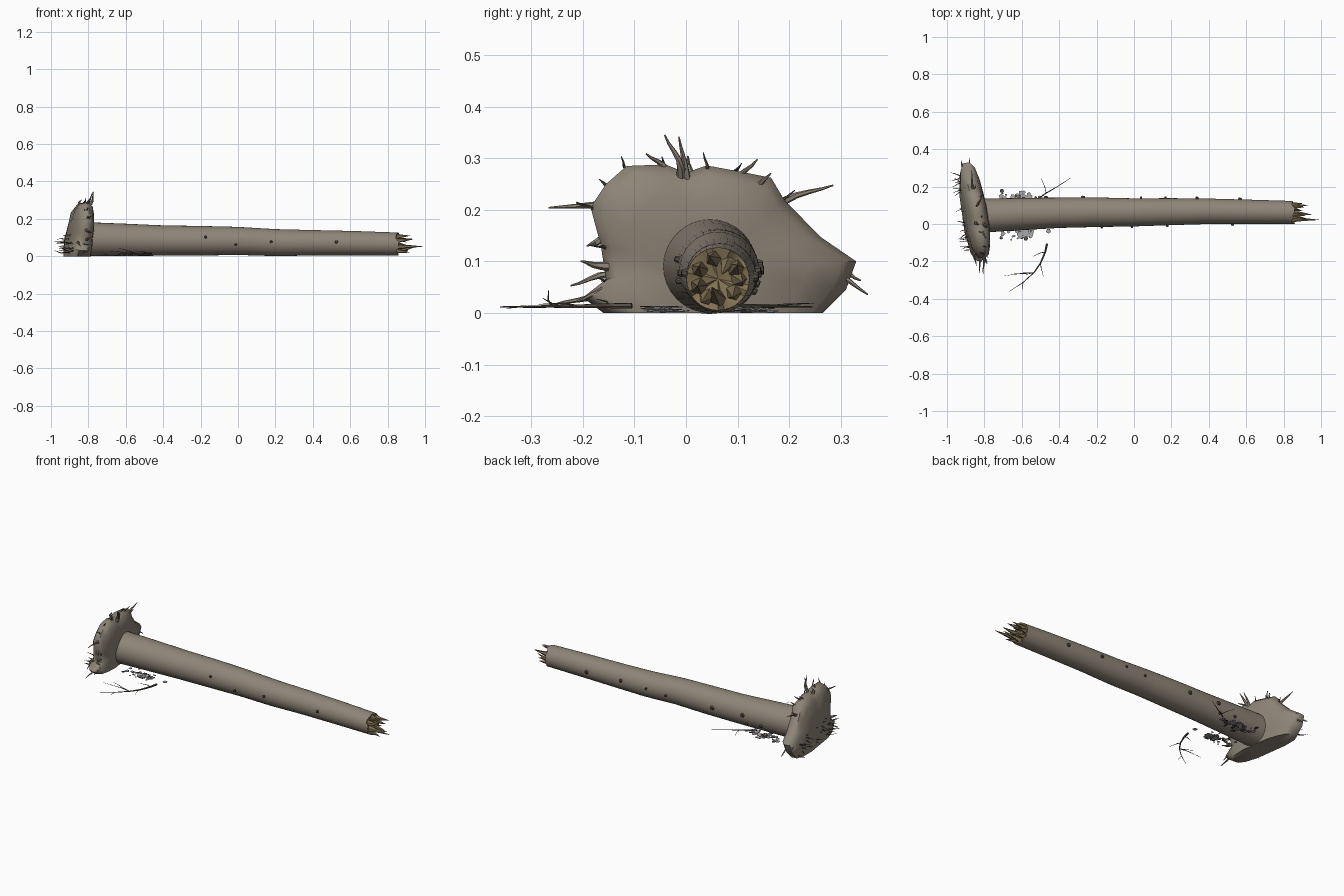
import bpy, bmesh, math, random
from mathutils import Vector

random.seed(4)
cube = bpy.data.objects.get("Cube")
if cube:
    bpy.data.objects.remove(cube, do_unlink=True)


def material(name, rgb):
    m = bpy.data.materials.new(name)
    m.use_nodes = True
    m.diffuse_color = (*rgb, 1)
    m.node_tree.nodes["Principled BSDF"].inputs["Base Color"].default_value = (*rgb, 1)
    return m


BARK = material("weathered bark", (0.27, 0.235, 0.185))
WOOD = material("broken wood", (0.22, 0.165, 0.085))
DARK = material("dark twig", (0.09, 0.078, 0.06))
LITTER = material("pale litter", (0.4, 0.4, 0.42))


def finish(name, bm, mats, angle=40):
    bmesh.ops.recalc_face_normals(bm, faces=bm.faces)
    mesh = bpy.data.meshes.new(name)
    bm.to_mesh(mesh)
    bm.free()
    obj = bpy.data.objects.new(name, mesh)
    bpy.context.collection.objects.link(obj)
    for m in mats:
        mesh.materials.append(m)
    bpy.ops.object.select_all(action='DESELECT')
    obj.select_set(True)
    bpy.context.view_layer.objects.active = obj
    bpy.ops.object.shade_smooth_by_angle(angle=math.radians(angle))
    return obj


def loft(bm, rings):
    """Join rings of points into a skin and return the vertex rings."""
    loops = [[bm.verts.new(p) for p in ring] for ring in rings]
    for a, b in zip(loops, loops[1:]):
        for i in range(len(a)):
            j = (i + 1) % len(a)
            bm.faces.new((a[i], a[j], b[j], b[i]))
    return loops


def fan(bm, loop, centre, slot=0):
    c = bm.verts.new(centre)
    for i in range(len(loop)):
        f = bm.faces.new((loop[i], loop[(i + 1) % len(loop)], c))
        f.material_index = slot


def tube(bm, points, r0, r1, sides=6):
    """Tapered tube along a path."""
    pts = [Vector(p) for p in points]
    rings = []
    for i, p in enumerate(pts):
        d = (pts[min(i + 1, len(pts) - 1)] - pts[max(i - 1, 0)]).normalized()
        u = d.cross(Vector((0.3, 0.5, 0.8))).normalized()
        v = d.cross(u)
        r = r0 + (r1 - r0) * i / (len(pts) - 1)
        rings.append([p + r * (math.cos(a) * u + math.sin(a) * v)
                      for a in (k * math.tau / sides for k in range(sides))])
    loops = loft(bm, rings)
    bm.faces.new(loops[0])
    bm.faces.new(loops[-1])


def bent(a, b, sway, steps=5):
    """Wavy path from a to b."""
    a, b = Vector(a), Vector(b)
    side = Vector([random.uniform(-1, 1) for _ in range(3)]) * sway
    return [a.lerp(b, t) + side * math.sin(t * math.pi * 1.5)
            for t in (k / steps for k in range(steps + 1))]


# Trunk stations: x, centre y, centre z, radius
STATIONS = [(-0.86, 0.045, 0.092, 0.094), (-0.78, 0.046, 0.091, 0.09), (-0.6, 0.053, 0.088, 0.086),
            (-0.4, 0.06, 0.084, 0.081), (-0.2, 0.063, 0.083, 0.079), (0, 0.062, 0.082, 0.075),
            (0.2, 0.066, 0.073, 0.072), (0.4, 0.068, 0.072, 0.068), (0.62, 0.065, 0.07, 0.065),
            (0.85, 0.062, 0.066, 0.061)]


def trunk_at(x):
    for a, b in zip(STATIONS, STATIONS[1:]):
        if x <= b[0]:
            t = (x - a[0]) / (b[0] - a[0])
            return [p + (q - p) * t for p, q in zip(a, b)]
    return STATIONS[-1]


# Trunk with a ragged hollow end
N = 32
bm = bmesh.new()
rings = []
for k in range(41):
    x, cy, cz, r = trunk_at(-0.86 + 1.71 * k / 40)
    rings.append([(x, cy + r * math.cos(i * math.tau / N), cz + r * math.sin(i * math.tau / N))
                  for i in range(N)])
rings[-1] = [(x + random.uniform(-0.008, 0.012), y, z) for x, y, z in rings[-1]]
loops = loft(bm, rings)
bm.faces.new(loops[0])
fan(bm, loops[-1], (0.838, 0.062, 0.066), 1)
finish("trunk", bm, [BARK, WOOD])

# Splinters of the snapped end: tip x, y, z and base angle
bm = bmesh.new()
for tx, ty, tz, ang in [(0.99, 0.022, 0.052, 200), (0.93, 0.1, 0.093, 30), (0.95, 0.05, 0.05, 270),
                        (0.92, 0.045, 0.11, 100), (0.92, 0.03, 0.02, 240), (0.91, 0.09, 0.03, 320),
                        (0.935, 0.025, 0.09, 155), (0.9, 0.11, 0.06, 0), (0.9, 0.07, 0.075, 60)]:
    a = math.radians(ang)
    base = Vector((0.835, 0.062 + 0.04 * math.cos(a), 0.066 + 0.04 * math.sin(a)))
    tube(bm, [base, base.lerp(Vector((tx, ty, tz)), 0.4), (tx, ty, tz)], 0.019, 0.0008, 5)
finish("end_splinters", bm, [WOOD], 20)

# Root plate: outline in y and z, swept through its leaning thickness
OUTLINE = [(-0.16, 0), (-0.2, 0.03), (-0.155, 0.065), (-0.165, 0.13), (-0.185, 0.205), (-0.155, 0.25),
           (-0.115, 0.285), (-0.04, 0.288), (0, 0.272), (0.04, 0.286), (0.1, 0.275), (0.165, 0.262),
           (0.19, 0.22), (0.26, 0.148), (0.33, 0.1), (0.31, 0.045), (0.265, 0), (0.15, 0), (0, 0)]


def plate_x(y, z):
    return -0.865 + 0.11 * z - 0.14 * (y - 0.05)


def plate_point(y, z, offset=0):
    return Vector((plate_x(y, z) + offset, y, z))


bm = bmesh.new()
layers = [(0.066, 0.4), (0.055, 0.68), (0.038, 0.9), (0.012, 1), (-0.022, 0.98), (-0.042, 0.82), (-0.054, 0.45)]
loops = loft(bm, [[plate_point(0.05 + (y - 0.05) * s, 0.09 * (1 - s) * (z > 0) + z * s, off)
                   for y, z in OUTLINE] for off, s in layers])
fan(bm, loops[0], plate_point(0.05, 0.09, 0.066))
fan(bm, loops[-1], plate_point(0.05, 0.09, -0.056))
finish("root_plate", bm, [BARK], 50)

# Large roots around the rim: base y, z, tip y, z, offset
ROOTS = [(-0.15, 0.21, -0.26, 0.205, 0), (-0.04, 0.27, -0.07, 0.31, 0.02), (-0.01, 0.265, -0.035, 0.345, 0.05),
         (0, 0.26, -0.012, 0.34, 0.04), (0.01, 0.265, 0.0, 0.31, -0.02), (0.1, 0.24, 0.13, 0.3, 0.02),
         (0.12, 0.23, 0.165, 0.27, 0.04), (0.14, 0.23, 0.175, 0.25, -0.02), (0.18, 0.21, 0.28, 0.25, 0),
         (0.27, 0.09, 0.35, 0.04, 0.02), (0.28, 0.08, 0.34, 0.07, -0.03), (-0.15, 0.15, -0.2, 0.125, 0.02),
         (-0.14, 0.05, -0.26, 0.01, 0), (-0.15, 0.09, -0.21, 0.1, 0.03), (-0.14, 0.07, -0.22, 0.06, -0.03),
         (-0.14, 0.04, -0.21, 0.03, 0.03)]
bm = bmesh.new()
for by, bz, ty, tz, off in ROOTS:
    path = bent(plate_point(by, bz, off * 0.6), plate_point(ty, tz, off), 0.009)
    tube(bm, path, 0.009, 0.0015)
finish("rim_roots", bm, [BARK])

# Fine rootlets on the torn underside and rim
bm = bmesh.new()
for k in range(30):
    y, z = random.uniform(-0.14, 0.27), random.uniform(0.012, 0.11)
    start = plate_point(y, z, -0.03)
    tip = start + Vector((-random.uniform(0.03, 0.065), random.uniform(-0.03, 0.03),
                          random.uniform(-0.01, 0.015)))
    tip.x = max(tip.x, -0.99)
    tube(bm, bent(start, tip, 0.005, 4), 0.004, 0.0008, 5)
for k in range(16):
    y, z = random.choice(OUTLINE[2:14])
    s = random.uniform(1.04, 1.12)
    off = random.uniform(-0.03, 0.04)
    tip = plate_point(0.05 + (y - 0.05) * s, 0.09 + (z - 0.09) * s, off)
    tube(bm, bent(plate_point(y * 0.9, z * 0.93, off * 0.5), tip, 0.006, 4), 0.005, 0.001, 5)
finish("fine_rootlets", bm, [DARK])

# Branch stubs along both flanks: x, angle around trunk, size
bm = bmesh.new()
STUBS = [(-0.48, 5, 0.014), (-0.28, 0, 0.014), (0.03, -5, 0.008), (0.16, 5, 0.008), (0.33, 8, 0.012),
         (0.56, 0, 0.013), (-0.6, -20, 0.011), (-0.18, 165, 0.009), (-0.02, 195, 0.008),
         (0.17, 178, 0.009), (0.52, 175, 0.01), (-0.5, -30, 0.01)]
for x, ang, size in STUBS:
    _, cy, cz, r = trunk_at(x)
    a = math.radians(ang)
    d = Vector((0.1, math.cos(a), math.sin(a)))
    c = Vector((x, cy, cz))
    tube(bm, [c + d * (r - 0.01), c + d * (r + 0.003), c + d * (r + 0.009)], size, size * 0.6, 8)
finish("branch_stubs", bm, [DARK])

# Fallen twigs beside the trunk
bm = bmesh.new()
main = [(-0.465, -0.105, 0.014), (-0.475, -0.15, 0.014), (-0.5, -0.21, 0.013), (-0.535, -0.26, 0.013),
        (-0.59, -0.31, 0.012), (-0.665, -0.36, 0.012)]
tube(bm, main, 0.006, 0.001)
for i, tip in [(2, (-0.485, -0.285, 0.02)), (3, (-0.64, -0.27, 0.045)), (4, (-0.6, -0.345, 0.01)),
               (3, (-0.7, -0.275, 0.03)), (1, (-0.54, -0.17, 0.03))]:
    tube(bm, bent(main[i], tip, 0.004, 3), 0.0025, 0.0006, 5)
back = [(-0.55, 0.11, 0.014), (-0.47, 0.165, 0.014), (-0.41, 0.2, 0.013), (-0.34, 0.245, 0.012)]
tube(bm, back, 0.004, 0.001)
tube(bm, bent(back[1], (-0.495, 0.25, 0.02), 0.003, 3), 0.0022, 0.0006, 5)
finish("fallen_twigs", bm, [DARK])

# Loose chips and litter on the ground under the trunk
bm = bmesh.new()
for k in range(130):
    x, y = random.gauss(-0.6, 0.045), random.choice((random.gauss(-0.04, 0.02), random.gauss(0.135, 0.018)))
    size, turn = random.uniform(0.005, 0.014), random.uniform(0, math.tau)
    z = random.uniform(0.001, 0.012)
    corners = [(x + size * math.cos(turn + i * math.tau / 5), y + size * math.sin(turn + i * math.tau / 5))
               for i in range(5)]
    low, high = loft(bm, [[(px, py, z + h) for px, py in corners] for h in (0, 0.002)])
    bm.faces.new(low)
    top = bm.faces.new(high)
    for f in {f for v in low for f in v.link_faces} | {top}:
        f.material_index = int(k % 4 == 0)
finish("ground_litter", bm, [LITTER, DARK], 20)
